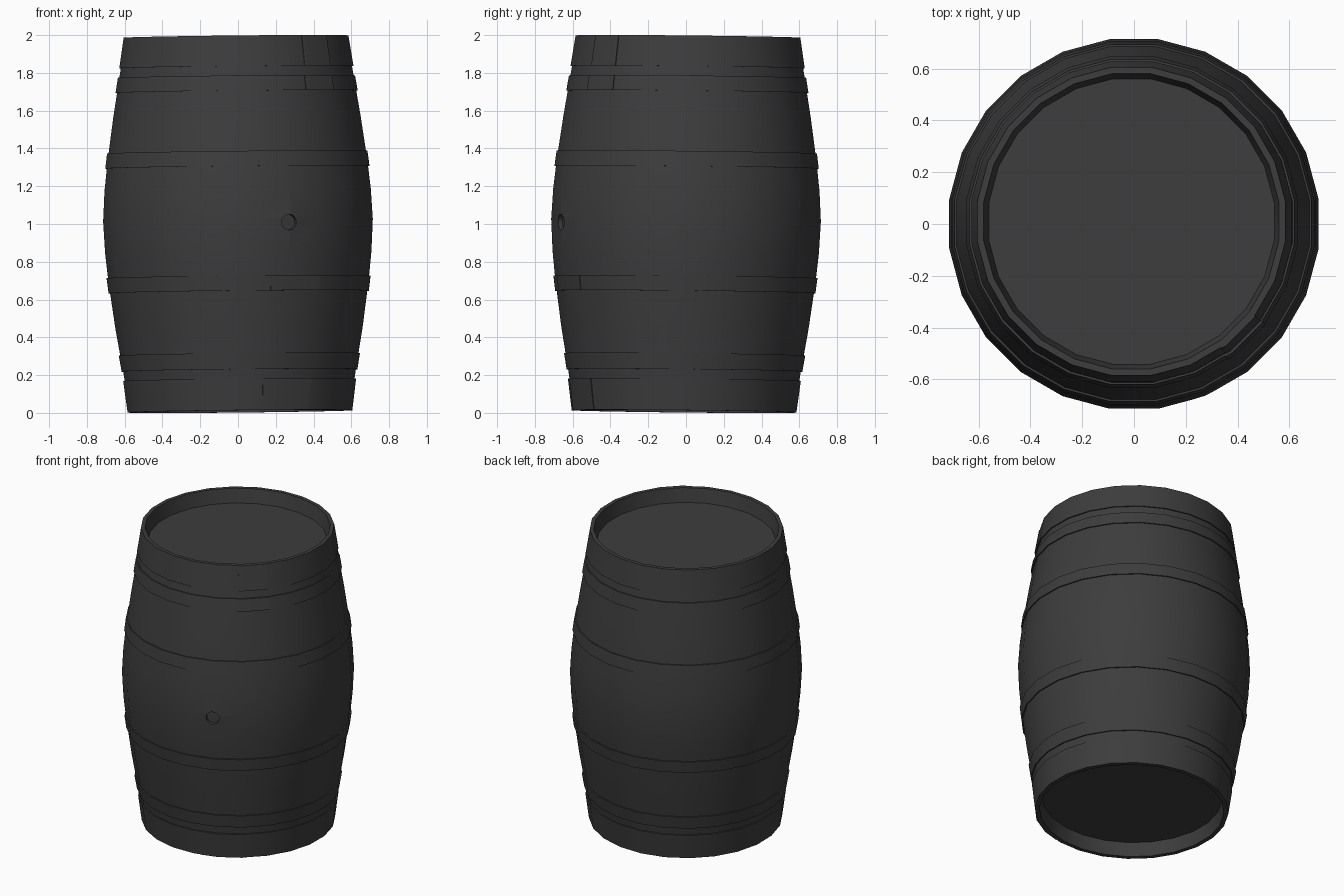
import bpy, bmesh, math
from mathutils import Matrix, Vector

cube = bpy.data.objects.get("Cube")
if cube:
    bpy.data.objects.remove(cube, do_unlink=True)

SIDES = 24
STEP = math.tau / SIDES
PHASE = STEP / 2
LOW, HIGH = 0.008, 1.992

# The barrel leans very slightly around its middle
MID = Vector((0, 0, 1))
LEAN = (Matrix.Translation(MID) @ Matrix.Rotation(math.radians(-0.6), 4, 'X')
        @ Matrix.Rotation(math.radians(-0.6), 4, 'Y') @ Matrix.Translation(-MID))

mat = bpy.data.materials.new("charcoal wood")
mat.use_nodes = True
COLOUR = (0.046, 0.046, 0.046, 1)
mat.diffuse_color = COLOUR
mat.node_tree.nodes["Principled BSDF"].inputs["Base Color"].default_value = COLOUR

# Outer stave curve: (height, radius)
CURVE = [(LOW, 0.592), (0.2, 0.617), (0.45, 0.66), (0.7, 0.695), (0.85, 0.711),
         (1.02, 0.72), (1.18, 0.711), (1.34, 0.693), (1.57, 0.66), (1.8, 0.622), (HIGH, 0.592)]


def stave_radius(z):
    for (z0, r0), (z1, r1) in zip(CURVE, CURVE[1:]):
        if z <= z1:
            return r0 + (r1 - r0) * (z - z0) / (z1 - z0)
    return CURVE[-1][1]


def point(r, z, a):
    """Point on the faceted round at any angle."""
    local = (a - PHASE) % STEP - STEP / 2
    r *= math.cos(STEP / 2) / math.cos(local)
    return Vector((r * math.cos(a), r * math.sin(a), z))


def finish(bm, name):
    bmesh.ops.recalc_face_normals(bm, faces=bm.faces[:])
    mesh = bpy.data.meshes.new(name)
    bm.to_mesh(mesh)
    bm.free()
    mesh.materials.append(mat)
    obj = bpy.data.objects.new(name, mesh)
    bpy.context.collection.objects.link(obj)
    return obj


def smooth(obj):
    bpy.ops.object.select_all(action='DESELECT')
    obj.select_set(True)
    bpy.context.view_layer.objects.active = obj
    bpy.ops.object.shade_smooth_by_angle(angle=math.radians(30))


def sweep(name, profile, angles, full, loop):
    """Sweep a (radius, height) profile; loop closes the section, otherwise the ends are capped."""
    bm = bmesh.new()
    rings = [[bm.verts.new(LEAN @ point(r, z, a)) for r, z in profile] for a in angles]
    n = len(profile)
    pairs = list(zip(rings, rings[1:]))
    if full:
        pairs.append((rings[-1], rings[0]))
    for a, b in pairs:
        for i in range(n if loop else n - 1):
            j = (i + 1) % n
            bm.faces.new((a[i], b[i], b[j], a[j]))
    if full and not loop:
        for i in (0, -1):
            bm.faces.new([ring[i] for ring in rings])
    if not full:
        bm.faces.new(rings[0])
        bm.faces.new(rings[-1])
    return finish(bm, name)


ROUND = [PHASE + i * STEP for i in range(SIDES)]

# Staves with thin rims and recessed heads
body_profile = ([(0.558, 0.1), (0.572, LOW)] + [(r, z) for z, r in CURVE]
                + [(0.575, HIGH), (0.556, 1.9)])
body = sweep("barrel_body", body_profile, ROUND, True, False)

# Bung hole in the front
bm = bmesh.new()
bmesh.ops.create_cone(bm, cap_ends=True, segments=16, radius1=0.042, radius2=0.042, depth=0.1,
                      matrix=Matrix.Translation((0.28, -0.685, 1.01))
                      @ Matrix.Rotation(math.radians(22), 4, 'Z')
                      @ Matrix.Rotation(math.pi / 2, 4, 'X'))
cutter = finish(bm, "bung_cutter")
cutter.hide_render = True
cut = body.modifiers.new("bung_hole", 'BOOLEAN')
cut.operation = 'DIFFERENCE'
cut.solver = 'EXACT'
cut.object = cutter
bpy.context.view_layer.update()
evaluated = body.evaluated_get(bpy.context.evaluated_depsgraph_get())
body.data = bpy.data.meshes.new_from_object(evaluated)
body.modifiers.clear()
bpy.data.objects.remove(cutter, do_unlink=True)
smooth(body)


def band(z0, z1, inner, outer):
    r0, r1 = stave_radius(z0), stave_radius(z1)
    return [(r0 + inner, z0), (r0 + outer, z0), (r1 + outer, z1), (r1 + inner, z1)]


# Hoops: name, bottom, top, x of the overlap seam on the front (if any)
HOOPS = [("bottom_end_hoop", LOW, 0.175, 0.12), ("lower_hoop", 0.225, 0.31, None),
         ("lower_middle_hoop", 0.64, 0.72, 0.17), ("upper_middle_hoop", 1.3, 1.38, None),
         ("upper_hoop", 1.7, 1.78, 0.36), ("top_end_hoop", 1.83, HIGH, 0.35)]
for name, z0, z1, seam in HOOPS:
    smooth(sweep(name, band(z0, z1, -0.004, 0.008), ROUND, True, True))
    if seam is not None:
        # Riveted overlap where the strap ends meet
        start = -math.acos(seam / stave_radius((z0 + z1) / 2))
        stops = [a for a in (PHASE + i * STEP for i in range(-SIDES, SIDES))
                 if start + 0.02 < a < start + 0.5]
        smooth(sweep(name + "_overlap", band(z0, z1, 0.004, 0.012), [start] + stops, False, True))
